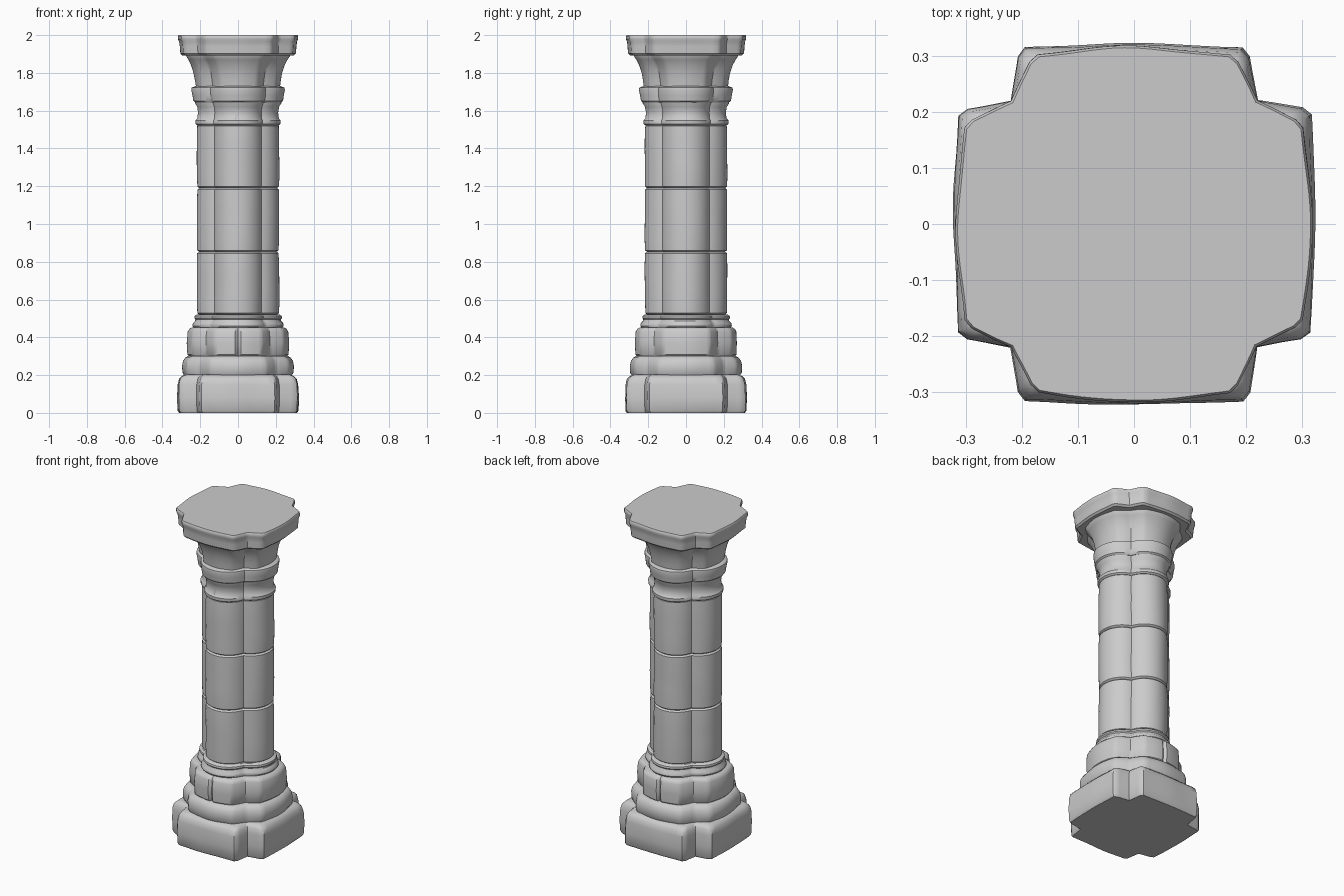
import bpy, bmesh
from math import atan2, cos, sin, pi, radians
from mathutils import Vector, noise

SEG = 28  # segments per lobe


def section(z, e, n, k, seam):
    """Four-lobed outline: reach e, inner notch at (n, n), k = 0 round to 1 square."""
    d = (e * e - 2 * n * n) / (2 * (e - n))
    r = e - d
    a = atan2(n, n - d)
    pts = []
    for q in range(4):
        for i in range(SEG):
            t = -a + 2 * a * i / SEG
            p = Vector((d + r * cos(t), r * sin(t)))
            u = p - Vector((n, 0))
            f = min((e - n) / max(u.x, 1e-6), n / max(abs(u.y), 1e-6))
            p = p + u * (k * (f - 1))
            if seam and q % 2 and i == SEG // 2:
                p.x -= seam
            c, s = cos(q * pi / 2), sin(q * pi / 2)
            v = Vector((p.x * c - p.y * s, p.x * s + p.y * c, z))
            # gentle hand-worn unevenness
            w = 1 + 0.012 * noise.noise(v * 7)
            pts.append((v.x * w, v.y * w, z))
    return pts


def stone(name, profile, k=0.0, seam=0.0):
    """Loft the lobed outline through (z, reach, notch) rows and cap both ends."""
    bm = bmesh.new()
    rings = [[bm.verts.new(p) for p in section(z, e, n, k, seam)] for z, e, n in profile]
    count = len(rings[0])
    for lo, hi in zip(rings, rings[1:]):
        for i in range(count):
            j = (i + 1) % count
            bm.faces.new((lo[i], lo[j], hi[j], hi[i]))
    bm.faces.new(rings[0][::-1])
    bm.faces.new(rings[-1])
    mesh = bpy.data.meshes.new(name)
    bm.to_mesh(mesh)
    bm.free()
    ob = bpy.data.objects.new(name, mesh)
    bpy.context.collection.objects.link(ob)
    bpy.ops.object.select_all(action='DESELECT')
    ob.select_set(True)
    bpy.context.view_layer.objects.active = ob
    bpy.ops.object.shade_smooth_by_angle(angle=radians(38))


# Stepped base
stone("plinth", [(0, .312, .212), (.012, .320, .218), (.08, .322, .22), (.15, .319, .218),
                 (.18, .312, .213), (.195, .298, .205), (.203, .278, .195)], k=.8)
stone("base_step", [(.195, .285, .195), (.215, .296, .2), (.25, .297, .2), (.275, .291, .196),
                    (.292, .279, .188), (.302, .262, .178)], k=.3)
stone("base_drum", [(.295, .255, .16), (.308, .267, .167), (.37, .27, .169), (.43, .266, .167),
                    (.445, .258, .162), (.452, .245, .155)], k=.25, seam=.014)
stone("base_moulding", [(.445, .232, .14), (.46, .242, .145), (.475, .24, .143), (.487, .228, .134),
                        (.495, .227, .133), (.502, .233, .137), (.513, .231, .136), (.522, .218, .128)])

# Shaft drums with narrow joints
joints = [.52, .853, 1.19, 1.528]
for i, (lo, hi) in enumerate(zip(joints, joints[1:])):
    h = hi - lo
    stone(f"shaft_drum_{i + 1}",
          [(lo, .206, .117), (lo + .008, .216, .124)]
          + [(lo + h * f, .218, .125) for f in (.2, .4, .6, .8)]
          + [(hi - .008, .216, .124), (hi, .206, .117)])

# Capital
stone("neck_ring", [(1.522, .215, .124), (1.53, .225, .13), (1.548, .226, .13), (1.558, .216, .125),
                    (1.59, .212, .123), (1.62, .217, .126), (1.64, .229, .132), (1.655, .23, .132)])
stone("collar", [(1.642, .226, .135), (1.652, .238, .142), (1.68, .242, .144), (1.71, .248, .147),
                 (1.722, .246, .146), (1.73, .225, .135)])
stone("bell", [(1.722, .222, .134), (1.76, .227, .138), (1.80, .235, .144), (1.84, .248, .154),
               (1.87, .263, .168), (1.89, .276, .18), (1.9, .277, .181)], k=.15)
stone("top_slab", [(1.893, .296, .203), (1.903, .306, .212), (1.94, .309, .214), (1.965, .312, .215),
                   (1.978, .318, .219), (1.994, .318, .219), (2.0, .314, .216)], k=.5)
